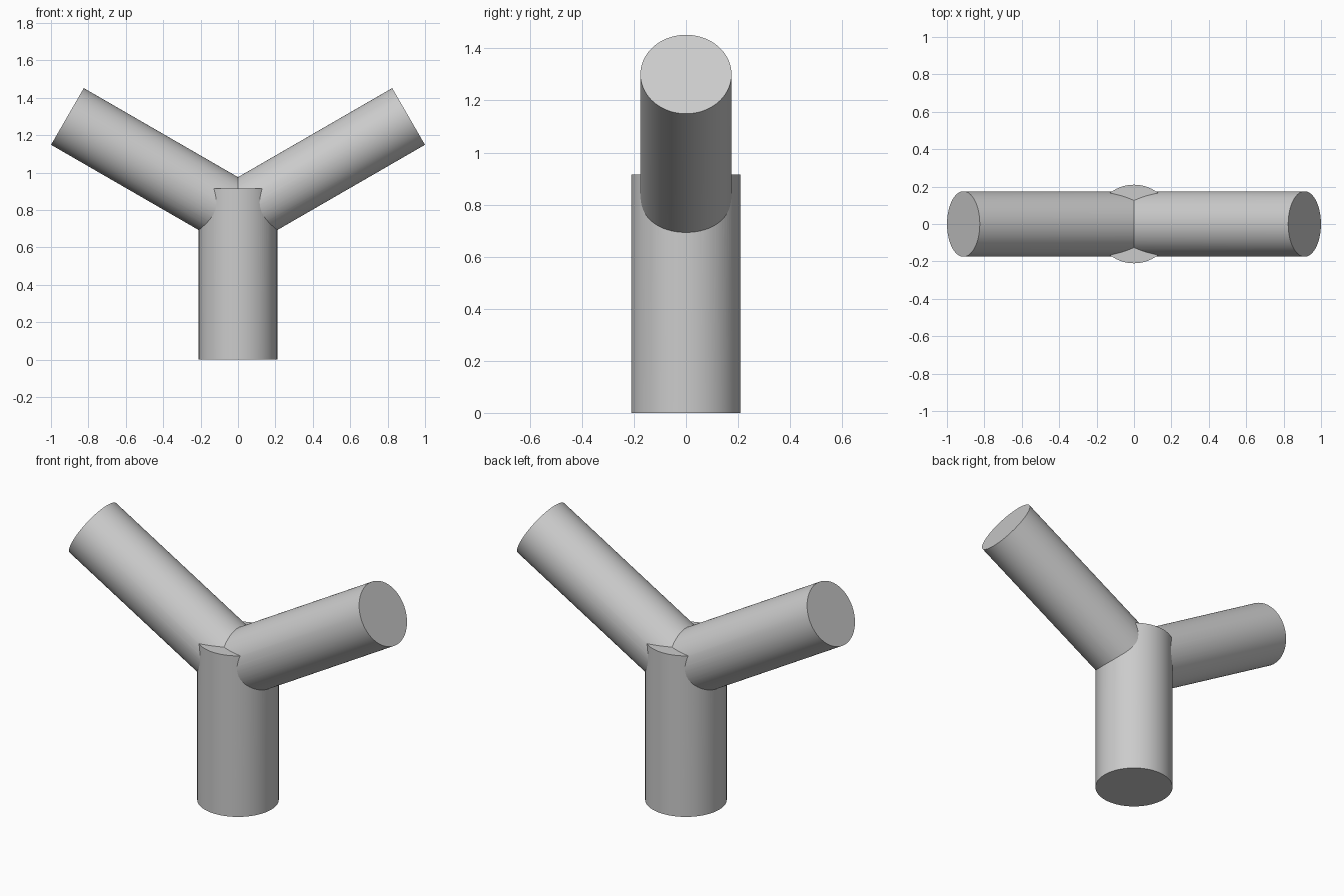
import bpy
import math
from mathutils import Vector

cube = bpy.data.objects.get("Cube")
if cube:
    bpy.data.objects.remove(cube, do_unlink=True)

# Single grey material
grey = bpy.data.materials.new("light_grey")
grey.use_nodes = True
colour = (0.6, 0.6, 0.6, 1)
grey.diffuse_color = colour
grey.node_tree.nodes["Principled BSDF"].inputs["Base Color"].default_value = colour


def tube(name, start, end, radius):
    """Solid round bar between two points."""
    start, end = Vector(start), Vector(end)
    axis = end - start
    bpy.ops.mesh.primitive_cylinder_add(
        vertices=96, radius=radius, depth=axis.length, location=(start + end) / 2)
    obj = bpy.context.object
    obj.name = name
    obj.rotation_euler = axis.to_track_quat("Z", "Y").to_euler()
    obj.data.materials.append(grey)
    return obj


# Upright stem and two arms rising at thirty degrees
stem = tube("y_joint", (0, 0, 0), (0, 0, 0.915), 0.21)
rise = math.tan(math.radians(30))
hub = 0.774
reach = 0.912
arms = [tube(name, (0, 0, hub), (side * reach, 0, hub + reach * rise), 0.175)
        for name, side in (("left_arm", 1), ("right_arm", -1))]

# Fuse the arms into the stem
bpy.context.view_layer.objects.active = stem
for arm in arms:
    union = stem.modifiers.new("union", "BOOLEAN")
    union.operation = "UNION"
    union.solver = "EXACT"
    union.object = arm
    bpy.ops.object.modifier_apply(modifier=union.name)
    bpy.data.objects.remove(arm, do_unlink=True)

bpy.ops.object.select_all(action="DESELECT")
stem.select_set(True)
bpy.ops.object.shade_smooth_by_angle(angle=math.radians(20))
